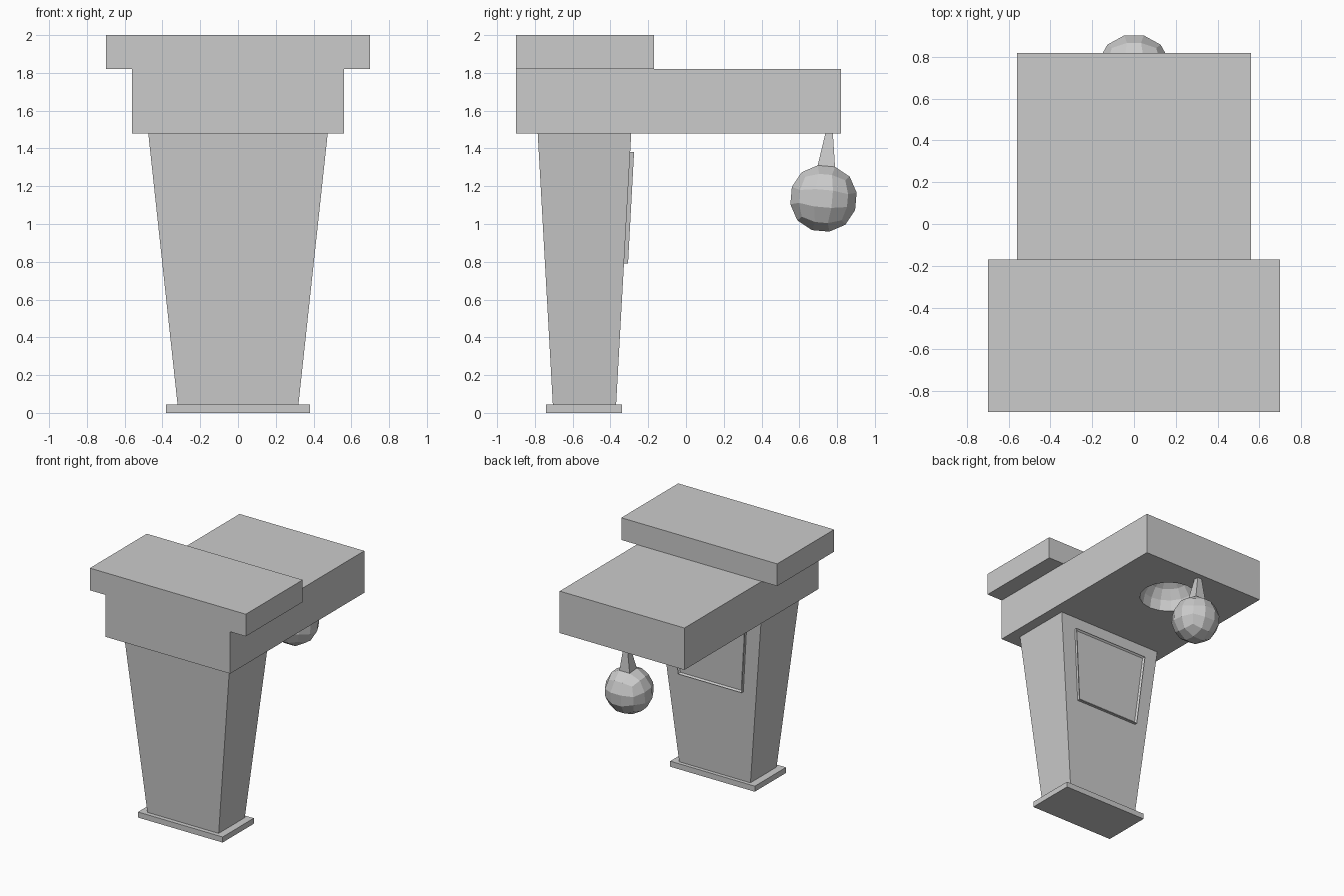
import bpy, bmesh, math
from mathutils import Matrix, Vector

cube = bpy.data.objects.get("Cube")
if cube:
    bpy.data.objects.remove(cube, do_unlink=True)

grey = bpy.data.materials.new("plain grey")
grey.use_nodes = True
colour = (0.6, 0.6, 0.6, 1)
grey.diffuse_color = colour
grey.node_tree.nodes["Principled BSDF"].inputs["Base Color"].default_value = colour


def finish(name, bm):
    bmesh.ops.recalc_face_normals(bm, faces=bm.faces)
    mesh = bpy.data.meshes.new(name)
    bm.to_mesh(mesh)
    bm.free()
    mesh.materials.append(grey)
    obj = bpy.data.objects.new(name, mesh)
    bpy.context.collection.objects.link(obj)
    return obj


def block(low, high):
    """Tapered box; low and high are (half width, y front, y back, z)."""
    bm = bmesh.new()
    rings = []
    for w, front, back, z in (low, high):
        corners = ((-w, front), (w, front), (w, back), (-w, back))
        rings.append([bm.verts.new((x, y, z)) for x, y in corners])
    bottom, top = rings
    bm.faces.new(bottom[::-1])
    bm.faces.new(top)
    for i in range(4):
        j = (i + 1) % 4
        bm.faces.new((bottom[i], bottom[j], top[j], top[i]))
    return bm


# Foot, column and head slabs
finish("base_plate", block((0.38, -0.74, -0.34, 0), (0.38, -0.74, -0.34, 0.045)))
finish("column", block((0.32, -0.705, -0.37, 0.045), (0.475, -0.785, -0.29, 1.48)))
finish("top_cap", block((0.70, -0.90, -0.17, 1.82), (0.70, -0.90, -0.17, 2.0)))
platform = finish("platform", block((0.56, -0.90, 0.82, 1.48), (0.56, -0.90, 0.82, 1.82)))

# Round socket hollowed into the underside of the platform
bm = bmesh.new()
bmesh.ops.create_uvsphere(bm, u_segments=16, v_segments=8, radius=0.22,
                          matrix=Matrix.Translation((0, 0.41, 1.48)))
cutter = finish("socket_cutter", bm)
cutter.hide_render = True
cut = platform.modifiers.new("socket", "BOOLEAN")
cut.operation = "DIFFERENCE"
cut.object = cutter
bpy.context.view_layer.objects.active = platform
bpy.ops.object.modifier_apply(modifier=cut.name)
bpy.data.objects.remove(cutter, do_unlink=True)

# Back panel with a raised rim, leaning with the column
bm = block((0.285, -0.335, -0.307, 0.79), (0.34, -0.30, -0.275, 1.38))
bm.normal_update()
face = max(bm.faces, key=lambda f: f.normal.y)
bmesh.ops.inset_region(bm, faces=[face], thickness=0.018)
bmesh.ops.translate(bm, verts=face.verts, vec=(0, -0.012, 0))
finish("back_panel", bm)

# Hanging ball: a rounded cube whose top facet is drawn up into a stem
bm = bmesh.new()
bmesh.ops.create_cube(bm, size=2)
bmesh.ops.subdivide_edges(bm, edges=bm.edges[:], cuts=2, use_grid_fill=True)
step = math.tan(math.radians(15))
radius = 0.184
for v in bm.verts:
    spread = [c if abs(c) > 0.9 else math.copysign(step, c) for c in v.co]
    v.co = Vector(spread).normalized() * radius
top = max(bm.faces, key=lambda f: f.calc_center_median().z)
stem = bmesh.ops.extrude_discrete_faces(bm, faces=[top])["faces"][0]
for v in stem.verts:
    v.co = (v.co.x * 0.35, v.co.y * 0.35, 0.37)
tilt = Matrix.Rotation(math.radians(-5), 4, "X")
bmesh.ops.transform(bm, verts=bm.verts, matrix=Matrix.Translation((0, 0.728, 1.135)) @ tilt)
finish("hanging_ball", bm)
